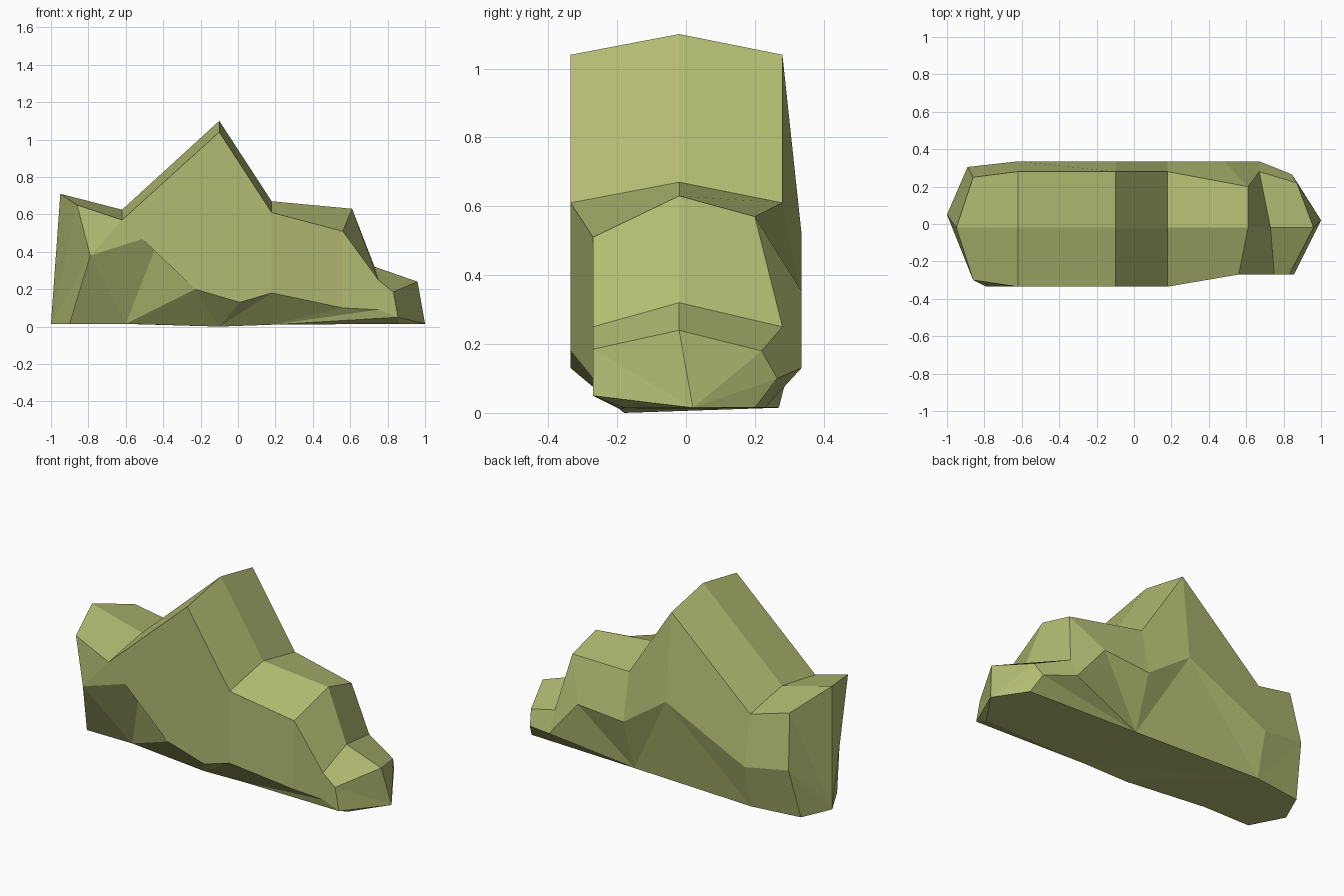
import bpy, bmesh

if "Cube" in bpy.data.objects:
    bpy.data.objects.remove(bpy.data.objects["Cube"])

FRONT, BACK = -0.335, 0.335
# Lengthwise contour lines of the boulder, each running from left to right
ridge = [(x, -0.02, z) for x, z in [(-.95, .71), (-.62, .625), (-.10, 1.10), (.18, .67),
                                    (.61, .63), (.73, .32), (.96, .24)]]
front_top = [(-.86, -.30, .65), (-.62, FRONT, .57), (-.10, FRONT, 1.04), (.18, FRONT, .61),
             (.56, -.27, .51), (.75, -.27, .25), (.83, -.27, .185)]
front_low = [(-.79, FRONT, .38), (-.41, FRONT, .50), (-.23, FRONT, .20), (.01, FRONT, .13),
             (.18, FRONT, .18), (.56, -.27, .10), (.75, -.27, .09), (.855, -.27, .05)]
front_base = [(-.90, -.14, .015), (-.60, -.14, .015), (-.10, -.18, 0), (.18, -.19, .01),
              (.86, -.18, .015)]
back_top = [(-.86, .25, .63), (-.62, .28, .57), (-.10, .28, 1.04), (.18, .28, .61),
            (.61, .20, .57), (.67, .28, .25), (.87, .22, .18)]
back_low = [(-.89, .305, .315), (-.62, BACK, .275), (-.10, BACK, .525), (.18, BACK, .33),
            (.48, BACK, .355), (.67, BACK, .13), (.845, .265, .10)]
back_base = [(-.92, .23, .015), (-.62, .27, .015), (.18, .23, .015), (.88, .20, .015)]
tips = [(-1, .05, .015), (1, .02, .015)]

bm = bmesh.new()


def rail(points):
    return [bm.verts.new(p) for p in points]


def strip(a, b):
    """Skin two contour lines: quads when they match, otherwise zipped by x."""
    if len(a) == len(b):
        for i in range(len(a) - 1):
            bm.faces.new((a[i], a[i + 1], b[i + 1], b[i]))
        return
    i = j = 0
    while i < len(a) - 1 or j < len(b) - 1:
        if j == len(b) - 1 or (i < len(a) - 1 and a[i + 1].co.x <= b[j + 1].co.x):
            bm.faces.new((a[i], a[i + 1], b[j]))
            i += 1
        else:
            bm.faces.new((a[i], b[j + 1], b[j]))
            j += 1


# Skin around the boulder
rings = [rail(r) for r in (ridge, front_top, front_low, front_base,
                           back_base, back_low, back_top)]
for k in range(len(rings)):
    strip(rings[k], rings[(k + 1) % len(rings)])

# Pointed ends fan out from one ground-level tip
for tip, end in zip(rail(tips), (0, -1)):
    loop = [r[end] for r in rings]
    for k in range(len(loop)):
        bm.faces.new((tip, loop[k], loop[(k + 1) % len(loop)]))

bmesh.ops.recalc_face_normals(bm, faces=bm.faces[:])
mesh = bpy.data.meshes.new("boulder")
bm.to_mesh(mesh)
bm.free()
boulder = bpy.data.objects.new("boulder", mesh)
bpy.context.collection.objects.link(boulder)

# Mossy stone colour
mat = bpy.data.materials.new("mossy_stone")
mat.diffuse_color = (0.45, 0.50, 0.17, 1)
mat.use_nodes = True
mat.node_tree.nodes["Principled BSDF"].inputs["Base Color"].default_value = mat.diffuse_color
mesh.materials.append(mat)
